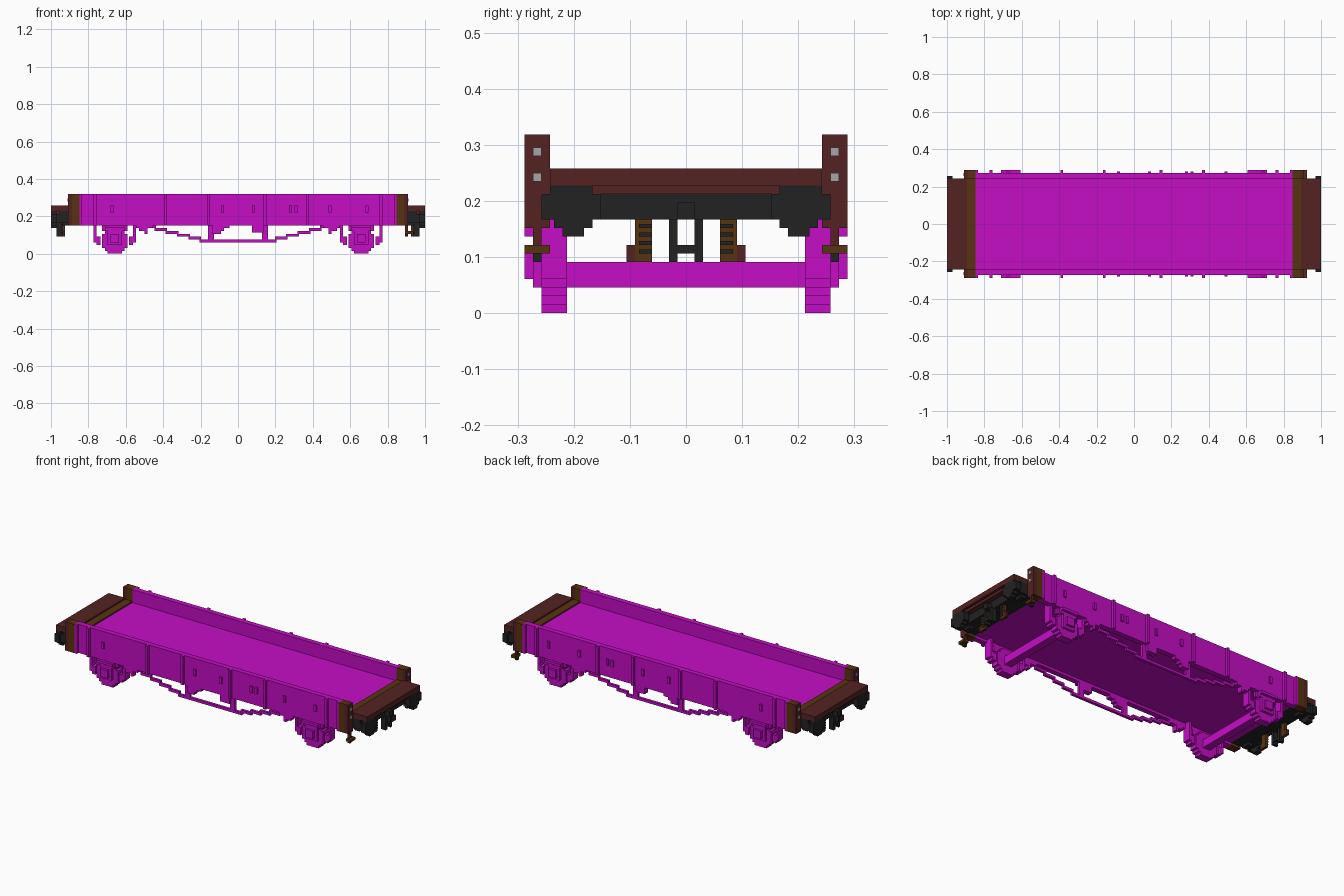
import bpy
import bmesh
from mathutils import Matrix, Vector

U = 1 / 66  # every part sits on one block grid

if "Cube" in bpy.data.objects:
    bpy.data.objects.remove(bpy.data.objects["Cube"], do_unlink=True)


def material(name, r, g, b):
    m = bpy.data.materials.new(name)
    m.use_nodes = True
    m.diffuse_color = (r, g, b, 1)
    bsdf = next(n for n in m.node_tree.nodes if n.type == "BSDF_PRINCIPLED")
    bsdf.inputs["Base Color"].default_value = (r, g, b, 1)
    bsdf.inputs["Roughness"].default_value = 0.8
    return m


MAGENTA = material("magenta", 0.56, 0.004, 0.56)
RED = material("dark_red", 0.09, 0.016, 0.016)
BROWN = material("olive_brown", 0.095, 0.034, 0.005)
BLACK = material("black", 0.016, 0.016, 0.016)
GREY = material("light_grey", 0.38, 0.38, 0.38)


def part(name, mat, boxes, xs=(1,), ys=(1,)):
    """Boxes as (x0, x1, y0, y1, z0, z1) in grid units, repeated for each sign."""
    bm = bmesh.new()
    for sx in xs:
        for sy in ys:
            for x0, x1, y0, y1, z0, z1 in boxes:
                mid = Vector((sx * (x0 + x1), sy * (y0 + y1), z0 + z1)) * U / 2
                size = Vector((x1 - x0, y1 - y0, z1 - z0)) * U
                bmesh.ops.create_cube(bm, size=1, matrix=Matrix.Translation(mid) @ Matrix.Diagonal(size.to_4d()))
    mesh = bpy.data.meshes.new(name)
    bm.to_mesh(mesh)
    bm.free()
    mesh.materials.append(mat)
    ob = bpy.data.objects.new(name, mesh)
    bpy.context.collection.objects.link(ob)
    return ob


BOTH = (-1, 1)

# Load bed and side walls
part("floor", MAGENTA, [(-56, 56, -16, 16, 11, 16)])
part("side_walls", MAGENTA, [(-56, 56, 16, 18, 10, 21)], ys=BOTH)
part("wall_ribs", MAGENTA, [(x, x + 1, 18, 19, 10, 21) for x in (-56, -51, -26, -11, 9, 24, 50, 55)], ys=BOTH)
part("wall_latches", MAGENTA, [(x, x + 1, 18, 18.6, 14.5, 17) for x in (-45, -6, 5, 18, 20, 32, 45)], ys=BOTH)

# Corner posts with light plates
part("post_inner", BROWN, [(56, 58.5, 16, 19, 10, 21)], BOTH, BOTH)
part("post_outer", RED, [(58.5, 60, 16, 19, 10, 21)], BOTH, BOTH)
part("post_plates", GREY, [(60, 60.2, 17, 18, z, z + 1) for z in (15.5, 18.5)], BOTH, BOTH)

# End platforms
part("end_strip", BROWN, [(56, 59, -16, 16, 14, 16.5)], BOTH)
part("end_platform", RED, [(59, 66, -16, 16, 15, 17), (60, 65, -11, 11, 14, 15)], BOTH)
part("end_beam", BLACK, [(56, 63, -16, 16, 11, 15)], BOTH)

# Buffers, stacked in rows to a stepped round head
head = [(9, 12, 14.5), (10, 11, 15.5), (11, 10, 17), (12, 10, 17), (13, 10, 17), (14, 11, 16)]
part("buffer_heads", BLACK, [(64, 66, a, b, z, z + 1) for z, a, b in head], BOTH, BOTH)
part("buffer_shafts", BLACK, [(60, 64, 11, 16, 11, 14), (60, 62, 12, 15, 10, 11)], BOTH, BOTH)

# Coupling frame and hook
part("coupling", BLACK, [(60, 65, -1, 1, 11, 13), (62, 64, -2, 2, 7, 8)], BOTH)
part("coupling_links", BLACK, [(62, 64, 1, 2, 6, 11)], BOTH, BOTH)

# Brake hoses
part("hoses", BROWN, [(61, 62, 4, 6, 6, 13), (62, 63, 4, 6, 11, 13)], BOTH, BOTH)
part("hose_bands", BLACK, [(61.8, 62.2, 4, 5.5, z, z + 0.5) for z in (7, 8, 9, 10)], BOTH, BOTH)
part("hose_ends", RED, [(61, 62, 6, 7, 6, 8)], BOTH, BOTH)

# Steps below the corner posts at one end
part("step_hangers", RED, [(59, 60, 17, 18, 8, 10)], ys=BOTH)
part("step_plates", BROWN, [(59, 61, 16, 19, 7, 8)], ys=BOTH)
part("step_feet", BLACK, [(59, 60, 17, 18, 6, 7)], ys=BOTH)

# Wheels, stacked in rows to a stepped disc
MID = 43.5
rows = [2.5, 3.5, 4.5, 4.5, 4.5, 4.5, 4.5, 3.5, 2.5]
part("wheels", MAGENTA, [(MID - w, MID + w, 14, 17, z, z + 1) for z, w in enumerate(rows)], BOTH, BOTH)
part("axles", MAGENTA, [(42, 45, -14, 14, 3, 6)], BOTH)
part("axle_guards", MAGENTA, [(39, 48, 16, 17, 8, 11), (40, 47, 17, 18, 8, 10)], BOTH, BOTH)
part("axle_boxes", MAGENTA, [(41, 46, 17, 18, 3, 8), (42, 45, 18, 19, 4, 7), (40, 47, 18, 19, 9, 10)], BOTH, BOTH)

# Brake shoes either side of each wheel
shoes = []
for s in BOTH:
    for near, far, z0, z1 in ((6.5, 7.5, 4, 11), (5, 6.5, 3, 6)):
        shoes.append((MID + s * near, MID + s * far, 14, 17, z0, z1))
part("brake_shoes", MAGENTA, shoes, BOTH, BOTH)
part("spring_brackets", MAGENTA, [(30, 36, 16, 18, 9, 10), (32, 35, 16, 18, 8, 9), (32, 33, 16, 18, 7, 8)], BOTH, BOTH)

# Stepped truss under each side
truss = [(13 + 4 * i, 17.5 + 4 * i, 16, 17, 5 + i, 6 + i) for i in range(5)]
part("truss_slopes", MAGENTA, truss, BOTH, BOTH)
part("truss_bar", MAGENTA, [(-13.5, 13.5, 16, 17, 4, 5)], ys=BOTH)
part("truss_struts", MAGENTA, [(8.5, 10.5, 16, 17, 4.5, 11)], BOTH, BOTH)

# Gear brackets beside the struts
part("gear_brackets", MAGENTA, [(-9, -3, 16, 18, 9, 10), (-9, -5, 16, 18, 8, 9), (-9, -6, 16, 18, 7, 8),
                                (5, 9, 16, 18, 7.5, 10)], ys=BOTH)
